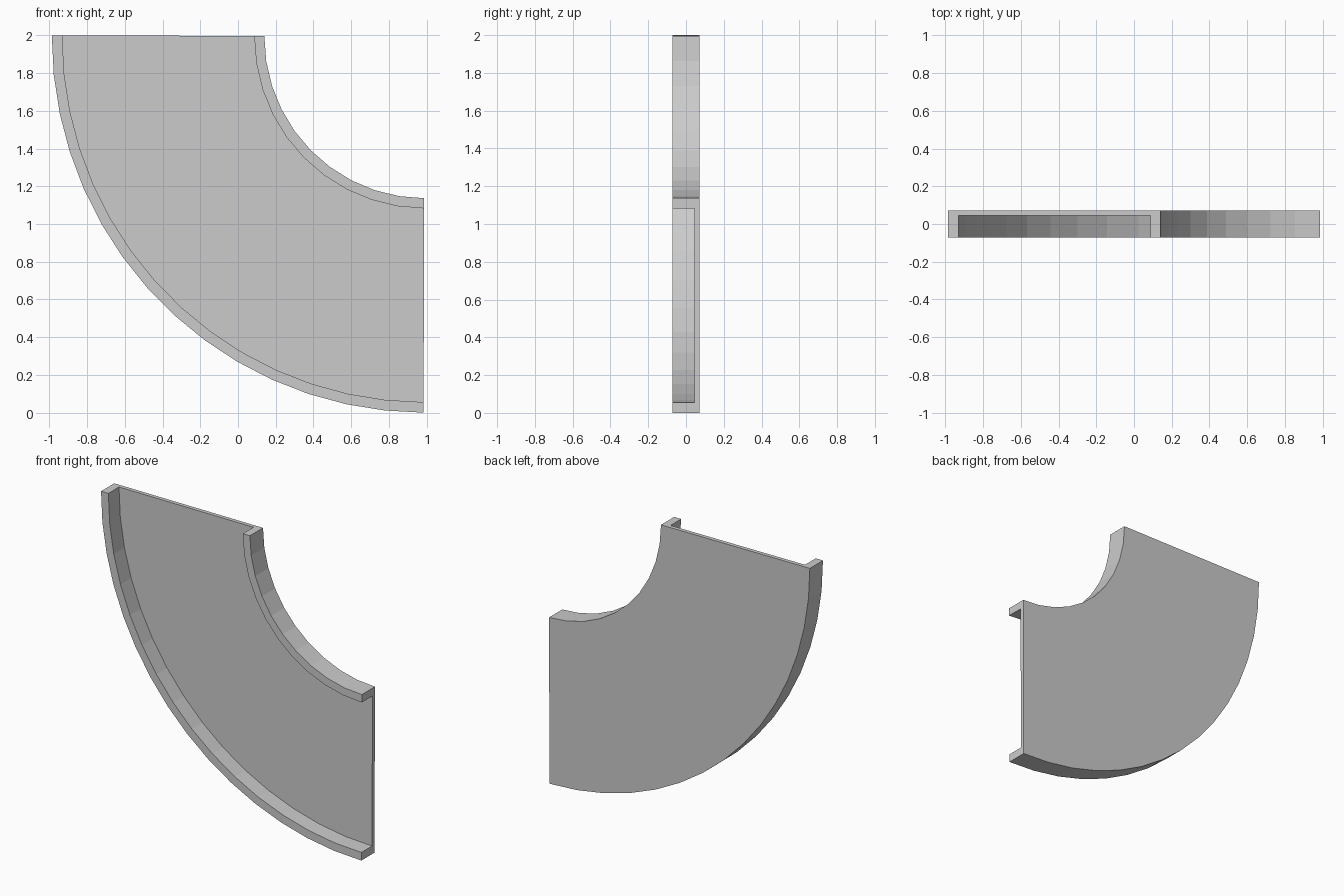
import bpy, bmesh
from math import sin, cos, pi

if "Cube" in bpy.data.objects:
    bpy.data.objects.remove(bpy.data.objects["Cube"])

CX, CZ = 0.9895, 1.994          # centre of the bend
RX, RZ = 1.9765, 1.994          # outer radii
TILT = -0.003
FRONT, FLOOR, BACK = -0.071, 0.044, 0.071

bm = bmesh.new()


def arc(scale, segments, y):
    """Row of vertices along the quarter bend at one depth."""
    row = []
    for i in range(segments + 1):
        a = TILT + pi / 2 * i / segments
        row.append(bm.verts.new((CX - RX * scale * cos(a), y, CZ - RZ * scale * sin(a))))
    return row


def wall(a, b):
    for i in range(len(a) - 1):
        bm.faces.new((a[i], a[i + 1], b[i + 1], b[i]))


def sheet(a, b):
    bm.faces.new(a + b[::-1])


# Channel cross-section, walked from outer back edge to inner back edge
outer_back, outer_front = arc(1, 15, BACK), arc(1, 15, FRONT)
outer_lip, outer_floor = arc(0.972, 15, FRONT), arc(0.972, 15, FLOOR)
inner_floor, inner_lip = arc(0.457, 10, FLOOR), arc(0.457, 10, FRONT)
inner_front, inner_back = arc(0.43, 10, FRONT), arc(0.43, 10, BACK)

# Outer rail, floor plate, inner rail, back
wall(outer_back, outer_front)
wall(outer_front, outer_lip)
wall(outer_lip, outer_floor)
sheet(outer_floor, inner_floor)
wall(inner_floor, inner_lip)
wall(inner_lip, inner_front)
wall(inner_front, inner_back)
sheet(inner_back, outer_back)

# U-shaped end caps
section = (outer_back, outer_front, outer_lip, outer_floor,
           inner_floor, inner_lip, inner_front, inner_back)
for end in (0, -1):
    bm.faces.new([row[end] for row in section])

bmesh.ops.recalc_face_normals(bm, faces=bm.faces[:])
# Split the concave sheets cleanly
bmesh.ops.triangulate(bm, faces=[f for f in bm.faces if len(f.verts) > 4])

mesh = bpy.data.meshes.new("curved_channel")
bm.to_mesh(mesh)
bm.free()
bpy.context.collection.objects.link(bpy.data.objects.new("curved_channel", mesh))
